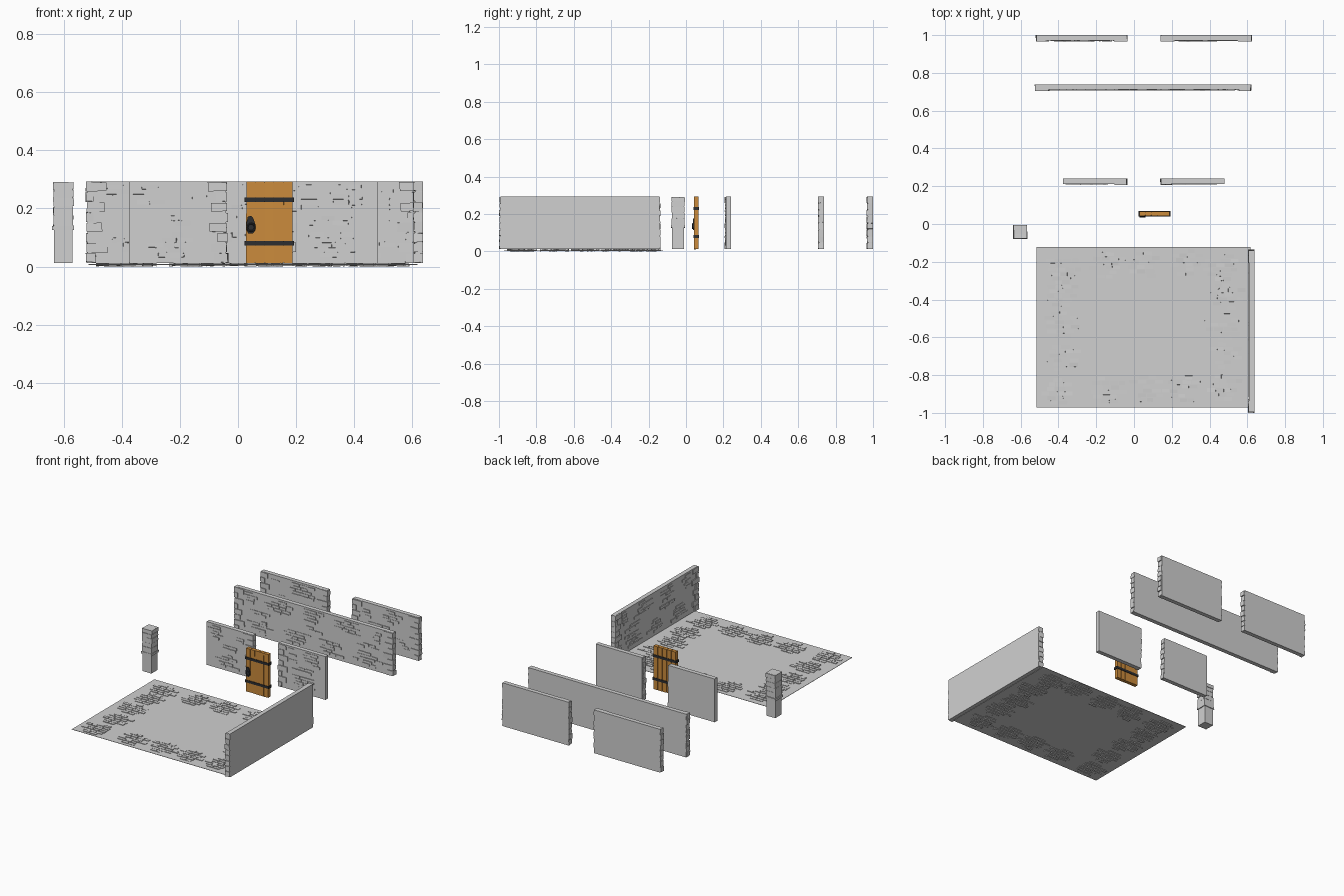
import bpy, bmesh, math, random
from mathutils import Vector

if "Cube" in bpy.data.objects:
    bpy.data.objects.remove(bpy.data.objects["Cube"])

random.seed(4)


def material(name, rgb):
    m = bpy.data.materials.new(name)
    m.diffuse_color = (*rgb, 1)
    m.use_nodes = True
    m.node_tree.nodes["Principled BSDF"].inputs["Base Color"].default_value = m.diffuse_color
    return m


STONE = material("grey stone", (0.63, 0.63, 0.63))
WOOD = material("orange wood", (0.60, 0.26, 0.045))
IRON = material("dark iron", (0.025, 0.027, 0.03))


def box(bm, lo, hi, jitter=0.0):
    """Box between two corners, each corner nudged a little for a hand-cut look."""
    lo, hi = Vector(lo), Vector(hi)
    for v in bmesh.ops.create_cube(bm, size=1)["verts"]:
        v.co = Vector([(lo[i] + hi[i]) / 2 + v.co[i] * (hi[i] - lo[i]) for i in range(3)])
        if jitter:
            v.co += Vector([random.uniform(-jitter, jitter) * k for k in (1, 0.3, 1)])


def finish(bm, name, mat, loc=(0, 0, 0), rot=0.0):
    me = bpy.data.meshes.new(name)
    bm.to_mesh(me)
    bm.free()
    me.materials.append(mat)
    ob = bpy.data.objects.new(name, me)
    ob.location = loc
    ob.rotation_euler.z = rot
    bpy.context.collection.objects.link(ob)
    return ob


Z0, Z1 = 0.012, 0.293
T = 0.034          # full wall depth
P = 0.006          # how far stones stand out


def brick_patch(bm, cx, cz, lo, hi, rows=5):
    """Staggered patch of bricks on the front (-y) face of a wall."""
    h = 0.0175
    for r in range(rows):
        z = cz + (r - rows / 2) * h
        n = random.choice((1, 2, 3)) if r in (0, rows - 1) else random.choice((2, 3))
        x = cx - n * 0.026 + random.uniform(-0.03, 0.03)
        for _ in range(n):
            w = random.uniform(0.04, 0.06)
            if x > lo + 0.01 and x + w < hi - 0.01:
                box(bm, (x, P - random.uniform(0.002, 0.005), z),
                    (x + w - 0.002, P + 0.004, z + h - 0.002), 0.0012)
            x += w


def wall(name, length, loc, rot=0.0, ends=(True, True)):
    """Slab with brick patches and rough quoins wrapping the chosen ends."""
    bm = bmesh.new()
    half = length / 2
    a = -half + (P if ends[0] else 0)
    b = half - (P if ends[1] else 0)
    box(bm, (a, P, Z0), (b, T, Z1))
    # patches alternate between the upper and lower part of the wall
    n = max(2, round(length / 0.125))
    for i in range(n):
        x = a + (b - a) * (i + 0.5) / n
        z = 0.24 if i % 2 == 0 else 0.075
        brick_patch(bm, x, z, a + (0.05 if ends[0] else 0), b - (0.05 if ends[1] else 0))
        if i % 3 == 1:
            brick_patch(bm, x, 0.16, a + 0.06, b - 0.06, 2)
    # quoins
    courses = 8
    h = (Z1 - Z0) / courses
    for side, on in zip((-1, 1), ends):
        if not on:
            continue
        for c in range(courses):
            out = half - random.uniform(0, 0.004)
            inner = half - (0.065 if c % 2 else 0.035) - random.uniform(-0.01, 0.012)
            x0, x1 = sorted((side * out, side * inner))
            z = Z0 + c * h
            box(bm, (x0, random.uniform(0, 0.002), z + 0.002),
                (x1, T - 0.001, z + h - 0.002), 0.002)
    return finish(bm, name, STONE, loc, rot)


# Walls: back pair, long middle wall, short doorway pair, right-hand side wall
wall("rear_wall_left", 0.485, (-0.277, 0.966, 0))
wall("rear_wall_right", 0.485, (0.382, 0.966, 0))
wall("long_wall", 1.145, (0.048, 0.705, 0))
wall("doorway_wall_left", 0.34, (-0.205, 0.207, 0), ends=(False, True))
wall("doorway_wall_right", 0.34, (0.31, 0.207, 0), ends=(True, False))
wall("side_wall", 0.864, (0.604, -0.567, 0), -math.pi / 2)

# Floor: thin sheet with cobble patches that show on both sides
FX0, FX1, FY0, FY1 = -0.515, 0.618, -0.972, -0.122
bm = bmesh.new()
box(bm, (FX0, FY0, 0.006), (FX1, FY1, 0.008))
finish(bm, "floor_sheet", STONE)

bm = bmesh.new()
spots = [(x, y) for y in (-0.87, -0.215) for x in (-0.38, -0.15, 0.06, 0.27, 0.47)]
spots += [(x, y) for x in (-0.38, 0.48) for y in (-0.70, -0.54, -0.37)]
for cx, cy in spots:
    cx += random.uniform(-0.02, 0.02)
    cy += random.uniform(-0.015, 0.015)
    for r, n in enumerate((2, 3, 4, 3, 4, 2)):
        y = cy + (r - 3) * 0.024
        x = cx - n * 0.023 + random.uniform(-0.015, 0.015)
        for _ in range(n):
            w = random.uniform(0.036, 0.052)
            box(bm, (x, y, random.uniform(0.001, 0.003)),
                (x + w - 0.004, y + 0.02, random.uniform(0.010, 0.012)), 0.001)
            x += w
finish(bm, "floor_cobbles", STONE)

# Pillar: plain shaft with rough stone courses on the upper part
PX, PY = -0.6025, -0.0425
bm = bmesh.new()
box(bm, (PX - 0.032, PY - 0.032, Z0), (PX + 0.032, PY + 0.032, Z1 - 0.003))
finish(bm, "pillar_shaft", STONE)
bm = bmesh.new()
z = 0.125
for h in (0.016, 0.036, 0.03, 0.032, 0.026, 0.026):
    g = [random.uniform(0.0325, 0.0365) for _ in range(4)]
    if h == 0.016:
        g = [0.037] * 4
    box(bm, (PX - g[0], PY - g[1], z + 0.001), (PX + g[2], PY + g[3], z + h - 0.001), 0.0018)
    z += h
finish(bm, "pillar_stones", STONE)

# Door: five planks, two wrap-around straps, latch plate and ring
DX0, DX1, DY0, DY1 = 0.027, 0.189, 0.043, 0.067
bm = bmesh.new()
w = (DX1 - DX0) / 5
box(bm, (DX0 + 0.004, DY0 + 0.004, Z0 + 0.001), (DX1 - 0.004, DY1 - 0.004, Z1 - 0.001))
for i in range(5):
    x = DX0 + i * w
    box(bm, (x + 0.0012, DY0, Z0), (x + w - 0.0012, DY1, Z1), 0.0008)
finish(bm, "door_planks", WOOD)

bm = bmesh.new()
for zc in (0.08, 0.23):
    box(bm, (DX0 - 0.004, DY0 - 0.003, zc - 0.008), (DX1 + 0.004, DY1 + 0.003, zc + 0.008))
finish(bm, "door_straps", IRON)

bm = bmesh.new()
outline = [(0.030, 0.125), (0.035, 0.114), (0.052, 0.114), (0.060, 0.125),
           (0.060, 0.145), (0.053, 0.165), (0.046, 0.175), (0.034, 0.172), (0.029, 0.150)]
face = bm.faces.new([bm.verts.new((x, DY0 - 0.006, z)) for x, z in outline])
ext = bmesh.ops.extrude_face_region(bm, geom=[face])["geom"]
bmesh.ops.translate(bm, vec=(0, 0.007, 0), verts=[v for v in ext if isinstance(v, bmesh.types.BMVert)])
bmesh.ops.recalc_face_normals(bm, faces=bm.faces)
finish(bm, "door_latch_plate", IRON)

bpy.ops.mesh.primitive_torus_add(major_radius=0.013, minor_radius=0.003, major_segments=12,
                                 minor_segments=6, location=(0.045, DY0 - 0.007, 0.135),
                                 rotation=(math.pi / 2, 0, 0))
ring = bpy.context.object
ring.name = "door_ring"
ring.data.materials.append(IRON)
